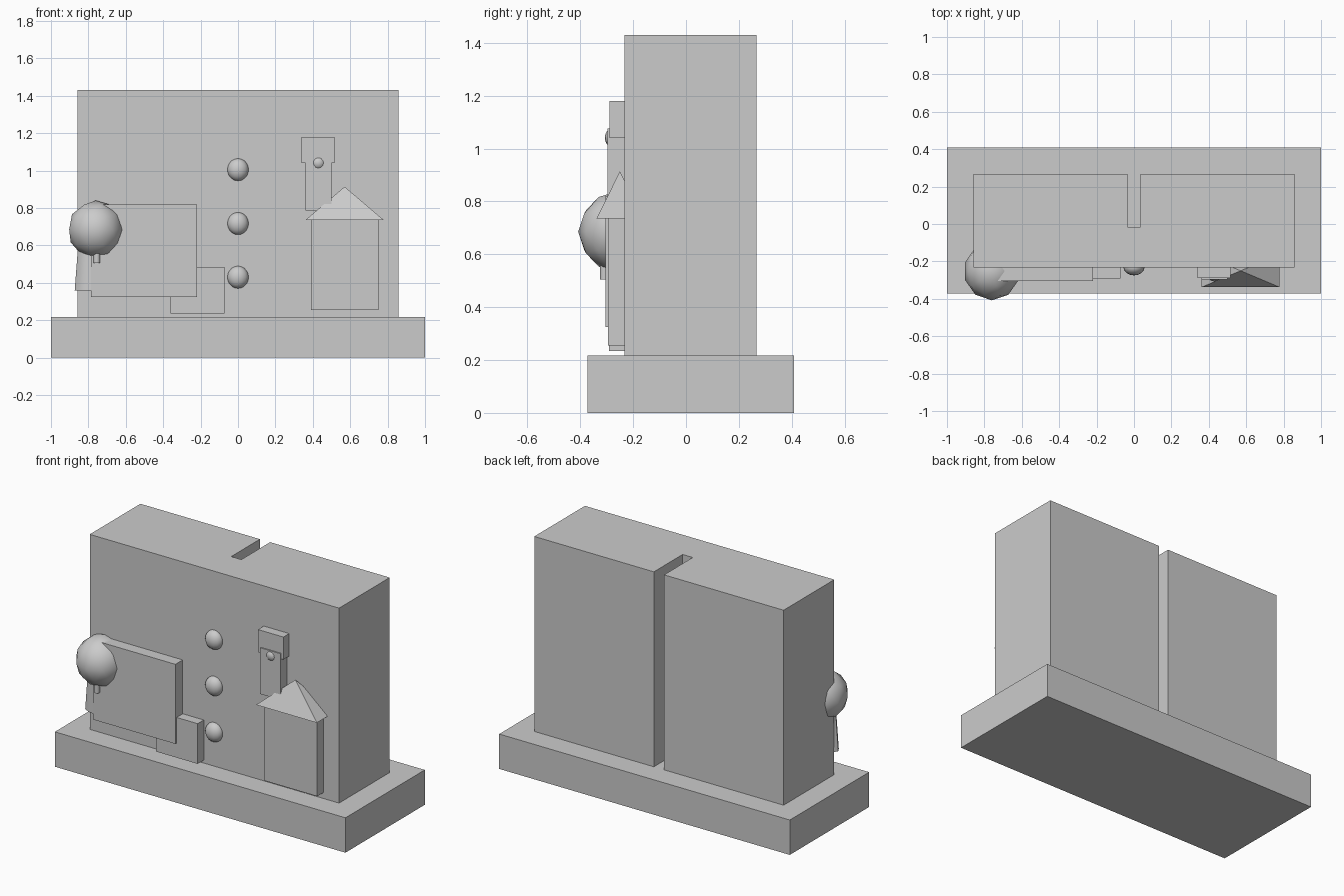
import bpy
import math

if "Cube" in bpy.data.objects:
    bpy.data.objects.remove(bpy.data.objects["Cube"])


def box(name, x0, x1, y0, y1, z0, z1):
    bpy.ops.mesh.primitive_cube_add(
        size=1, location=((x0 + x1) / 2, (y0 + y1) / 2, (z0 + z1) / 2))
    ob = bpy.context.object
    ob.name = name
    ob.scale = (x1 - x0, y1 - y0, z1 - z0)
    bpy.ops.object.transform_apply(location=False, rotation=False, scale=True)
    return ob


def finish(name, scale, smooth=True):
    ob = bpy.context.object
    ob.name = name
    ob.scale = scale
    bpy.ops.object.transform_apply(location=False, rotation=False, scale=True)
    if smooth:
        bpy.ops.object.shade_smooth_by_angle(angle=math.radians(50))
    return ob


def bead(name, loc, scale):
    bpy.ops.mesh.primitive_uv_sphere_add(segments=16, ring_count=10, radius=1, location=loc)
    return finish(name, scale)


FRONT, BACK = -0.232, 0.266
INSET = -0.20  # relief parts run slightly into the wall

# Plinth and the two wall halves with a recessed joint behind
box("base", -1, 1, -0.372, 0.408, 0, 0.217)
box("wall_left", -0.858, -0.035, FRONT, BACK, 0.217, 1.43)
box("wall_right", 0.035, 0.858, FRONT, BACK, 0.217, 1.43)
box("wall_joint", -0.035, 0.035, FRONT, -0.017, 0.217, 1.43)

# Three studs down the joint
for i, z in enumerate((1.005, 0.717, 0.43)):
    bead(f"stud_{i + 1}", (0, -0.23, z), (0.057, 0.045, 0.06))

# Left relief panels
box("large_panel", -0.785, -0.218, -0.304, INSET, 0.325, 0.82)
box("small_panel", -0.36, -0.073, -0.292, INSET, 0.235, 0.485)

# House with pyramid roof
box("house_body", 0.39, 0.752, -0.295, INSET, 0.255, 0.737)
bpy.ops.mesh.primitive_cone_add(vertices=4, radius1=math.sqrt(2), depth=0.178,
                                location=(0.57, -0.25, 0.825))
roof = bpy.context.object
roof.rotation_euler.z = math.pi / 4
bpy.ops.object.transform_apply(location=False, rotation=True, scale=False)
finish("house_roof", (0.209, 0.088, 1), smooth=False)

# Tower with cap and knob
box("tower", 0.36, 0.50, -0.296, INSET, 0.787, 1.075)
box("tower_cap", 0.34, 0.515, -0.289, INSET, 1.04, 1.18)
bead("tower_knob", (0.43, -0.268, 1.041), (0.04, 0.039, 0.04))

# Tree: crown, trunk and a short twig
bpy.ops.mesh.primitive_ico_sphere_add(subdivisions=2, radius=1, location=(-0.76, -0.252, 0.685))
finish("tree_crown", (0.15, 0.156, 0.155))
bpy.ops.mesh.primitive_cone_add(vertices=12, radius1=1, radius2=0.84, depth=0.24,
                                location=(-0.76, -0.25, 0.48))
finish("tree_trunk", (0.113, 0.054, 1))
bpy.ops.mesh.primitive_cylinder_add(vertices=8, radius=0.018, depth=0.1,
                                    location=(-0.755, -0.308, 0.555))
finish("tree_twig", (1, 1, 1))
